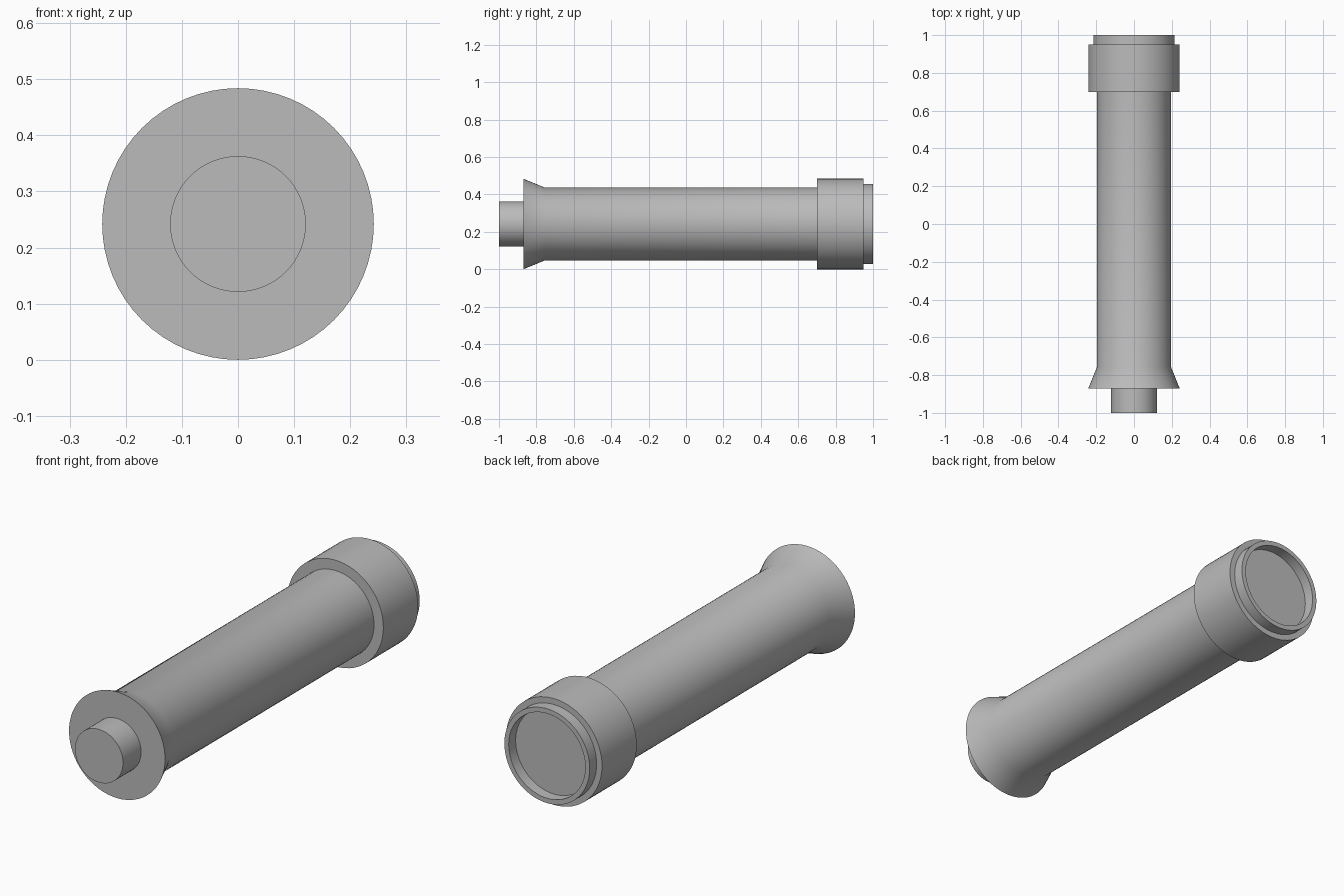
import bpy
import bmesh
from math import cos, sin, pi, radians

SEGMENTS = 64
AXIS_Z = 0.242

cube = bpy.data.objects.get("Cube")
if cube:
    bpy.data.objects.remove(cube, do_unlink=True)

# Single plain grey finish
GREY = (0.5, 0.5, 0.5, 1.0)
grey = bpy.data.materials.new("plain_grey")
grey.use_nodes = True
grey.diffuse_color = GREY
shader = next(n for n in grey.node_tree.nodes if n.type == 'BSDF_PRINCIPLED')
shader.inputs["Base Color"].default_value = GREY
shader.inputs["Roughness"].default_value = 0.6


def lathe(name, profile, ring=False):
    """Turn (y, radius) points around the long axis; ring closes the profile, else ends are capped."""
    bm = bmesh.new()
    loops = []
    for y, r in profile:
        loops.append([bm.verts.new((r * cos(2 * pi * i / SEGMENTS), y, r * sin(2 * pi * i / SEGMENTS)))
                      for i in range(SEGMENTS)])
    pairs = list(zip(loops, loops[1:]))
    if ring:
        pairs.append((loops[-1], loops[0]))
    for a, b in pairs:
        for i in range(SEGMENTS):
            j = (i + 1) % SEGMENTS
            bm.faces.new((a[i], a[j], b[j], b[i]))
    if not ring:
        bm.faces.new(loops[0])
        bm.faces.new(loops[-1])
    bmesh.ops.recalc_face_normals(bm, faces=bm.faces)
    mesh = bpy.data.meshes.new(name)
    bm.to_mesh(mesh)
    bm.free()
    mesh.materials.append(grey)
    obj = bpy.data.objects.new(name, mesh)
    obj.location.z = AXIS_Z
    bpy.context.collection.objects.link(obj)
    bpy.ops.object.select_all(action='DESELECT')
    obj.select_set(True)
    bpy.context.view_layer.objects.active = obj
    bpy.ops.object.shade_smooth_by_angle(angle=radians(30))
    return obj


# Narrow end pin
lathe("front_pin", [(-1.0, 0.121), (-0.86, 0.121)])

# Long tube with a flared front end
lathe("flared_tube", [(-0.87, 0.242), (-0.755, 0.195), (0.72, 0.195)])

# Wide collar; its rear cap is the floor of the recess
lathe("rear_collar", [(0.70, 0.242), (0.95, 0.242)])

# Thin raised rim around the recess
lathe("rear_rim", [(0.945, 0.215), (1.0, 0.215), (1.0, 0.193), (0.945, 0.193)], ring=True)
